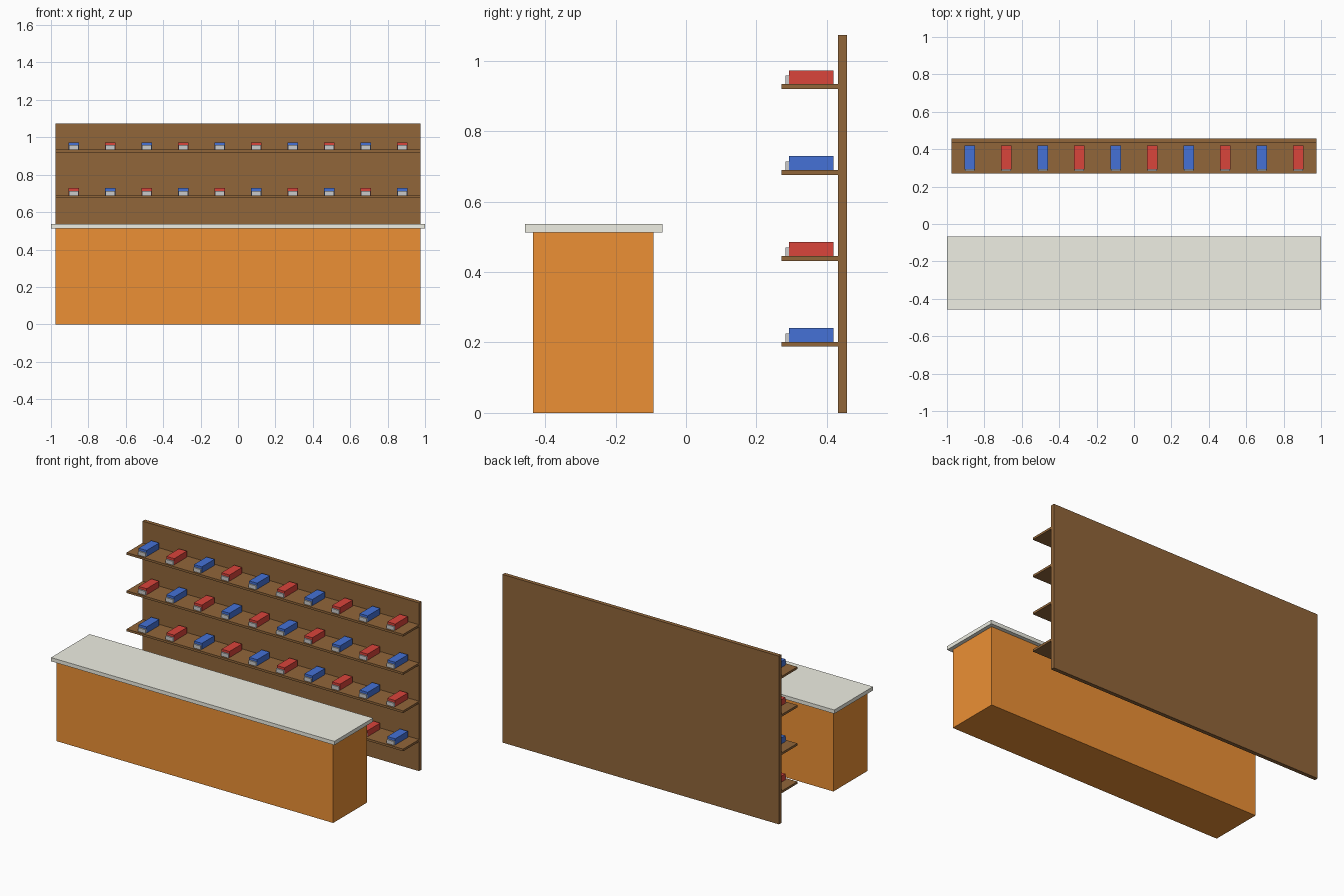
import bpy

if "Cube" in bpy.data.objects:
    bpy.data.objects.remove(bpy.data.objects["Cube"])


def material(name, rgb):
    m = bpy.data.materials.new(name)
    m.diffuse_color = (*rgb, 1)
    m.use_nodes = True
    m.node_tree.nodes["Principled BSDF"].inputs["Base Color"].default_value = m.diffuse_color
    return m


def box(name, x, y, z, mat):
    """Box from (min, max) ranges on each axis."""
    lo, hi = zip(x, y, z)
    bpy.ops.mesh.primitive_cube_add(size=1, location=[(a + b) / 2 for a, b in zip(lo, hi)])
    ob = bpy.context.object
    ob.name = name
    ob.scale = [b - a for a, b in zip(lo, hi)]
    bpy.ops.object.transform_apply(location=False, rotation=False, scale=True)
    ob.data.materials.append(mat)
    return ob


orange = material("orange", (0.84, 0.28, 0.035))
stone = material("pale_stone", (0.86, 0.86, 0.77))
wood = material("dark_wood", (0.285, 0.133, 0.042))
white = material("white", (0.97, 0.97, 0.95))
red = material("red", (0.70, 0.058, 0.044))
blue = material("blue", (0.058, 0.167, 0.67))

HALF = 0.976

# Counter
box("counter_body", (-HALF, HALF), (-0.434, -0.092), (0, 0.512), orange)
box("counter_top", (-1, 1), (-0.457, -0.067), (0.512, 0.536), stone)

# Wall display
box("back_panel", (-HALF, HALF), (0.432, 0.457), (0, 1.073), wood)

# Shelves, each with a row of boxes in alternating colours
for row in range(4):
    top = 0.202 + row * 0.244
    box(f"shelf_{row + 1}", (-HALF, HALF), (0.271, 0.432), (top - 0.014, top), wood)
    for i in range(10):
        x = (i - 4.5) * 0.195
        colour = blue if (i + row) % 2 else red
        box(f"display_box_{row + 1}_{i + 1}", (x - 0.028, x + 0.028), (0.292, 0.419),
            (top, top + 0.039), colour)
        box(f"box_front_{row + 1}_{i + 1}", (x - 0.026, x + 0.026), (0.283, 0.292),
            (top, top + 0.024), white)
